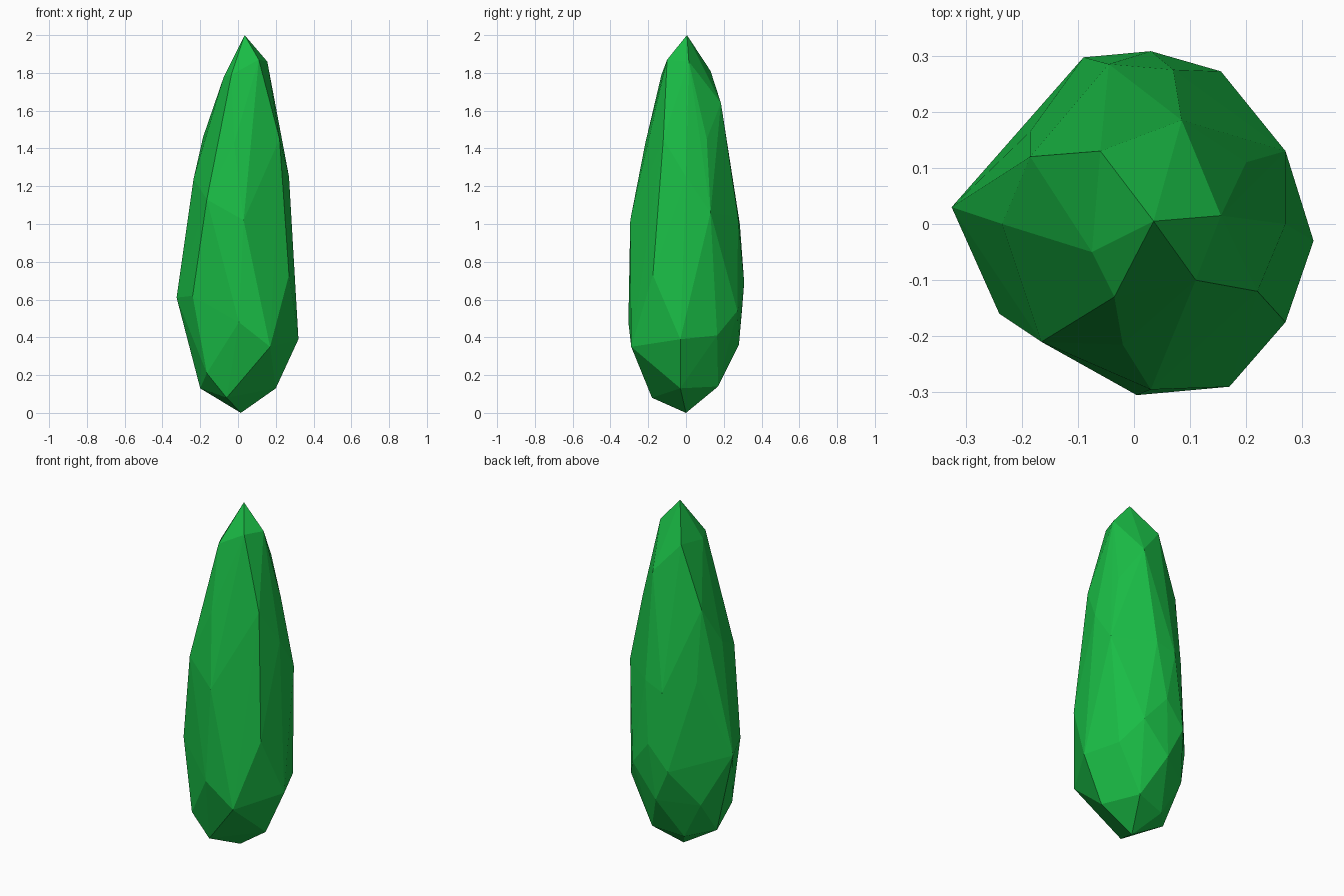
import bpy, bmesh

# Facet corners, ring by ring from the tip down (x, y, z)
rings = [
    # tip and shoulder
    [(0.035, 0.005, 2.0)],
    [(0.155, 0.015, 1.86), (0.085, 0.185, 1.64), (-0.06, 0.13, 1.81),
     (-0.075, -0.05, 1.78), (-0.035, -0.13, 1.79), (0.11, -0.10, 1.87)],
    # upper flank
    [(0.22, -0.12, 1.45), (0.20, 0.11, 1.45), (-0.185, 0.12, 1.46),
     (-0.02, -0.215, 1.43), (-0.235, 0.0, 1.24), (0.27, 0.0, 1.25)],
    # middle
    [(0.27, 0.13, 1.06), (0.07, 0.275, 1.04), (-0.045, 0.285, 1.0),
     (-0.185, 0.165, 1.05), (-0.165, -0.21, 1.13), (0.03, -0.295, 1.02)],
    # widest part
    [(0.27, -0.175, 0.73), (0.03, 0.308, 0.69), (0.155, 0.272, 0.54),
     (-0.09, 0.297, 0.55), (-0.325, 0.03, 0.61), (-0.24, -0.16, 0.62)],
    # lower flank
    [(0.32, -0.03, 0.39), (0.24, 0.165, 0.41), (0.0, 0.28, 0.36),
     (-0.20, 0.15, 0.33), (0.005, -0.305, 0.48), (0.17, -0.29, 0.35)],
    # foot
    [(-0.165, -0.19, 0.21), (-0.06, -0.18, 0.08), (-0.2, 0.0, 0.13),
     (0.2, -0.03, 0.13), (0.1, 0.17, 0.14), (-0.08, 0.13, 0.11)],
    [(0.015, 0.0, 0.0)],
]

# Faceted body: skin wrapped round the corners
bm = bmesh.new()
for ring in rings:
    for co in ring:
        bm.verts.new(co)
bmesh.ops.convex_hull(bm, input=bm.verts[:])
bmesh.ops.delete(bm, geom=[v for v in bm.verts if not v.link_faces], context='VERTS')
bmesh.ops.recalc_face_normals(bm, faces=bm.faces[:])
for f in bm.faces:
    f.smooth = False

mesh = bpy.data.meshes.new("tree_crown")
bm.to_mesh(mesh)
bm.free()
crown = bpy.data.objects.new("tree_crown", mesh)
bpy.context.collection.objects.link(crown)

# Green leaf colour
green = bpy.data.materials.new("leaf_green")
green.diffuse_color = (0.01, 0.5, 0.06, 1.0)
mesh.materials.append(green)
